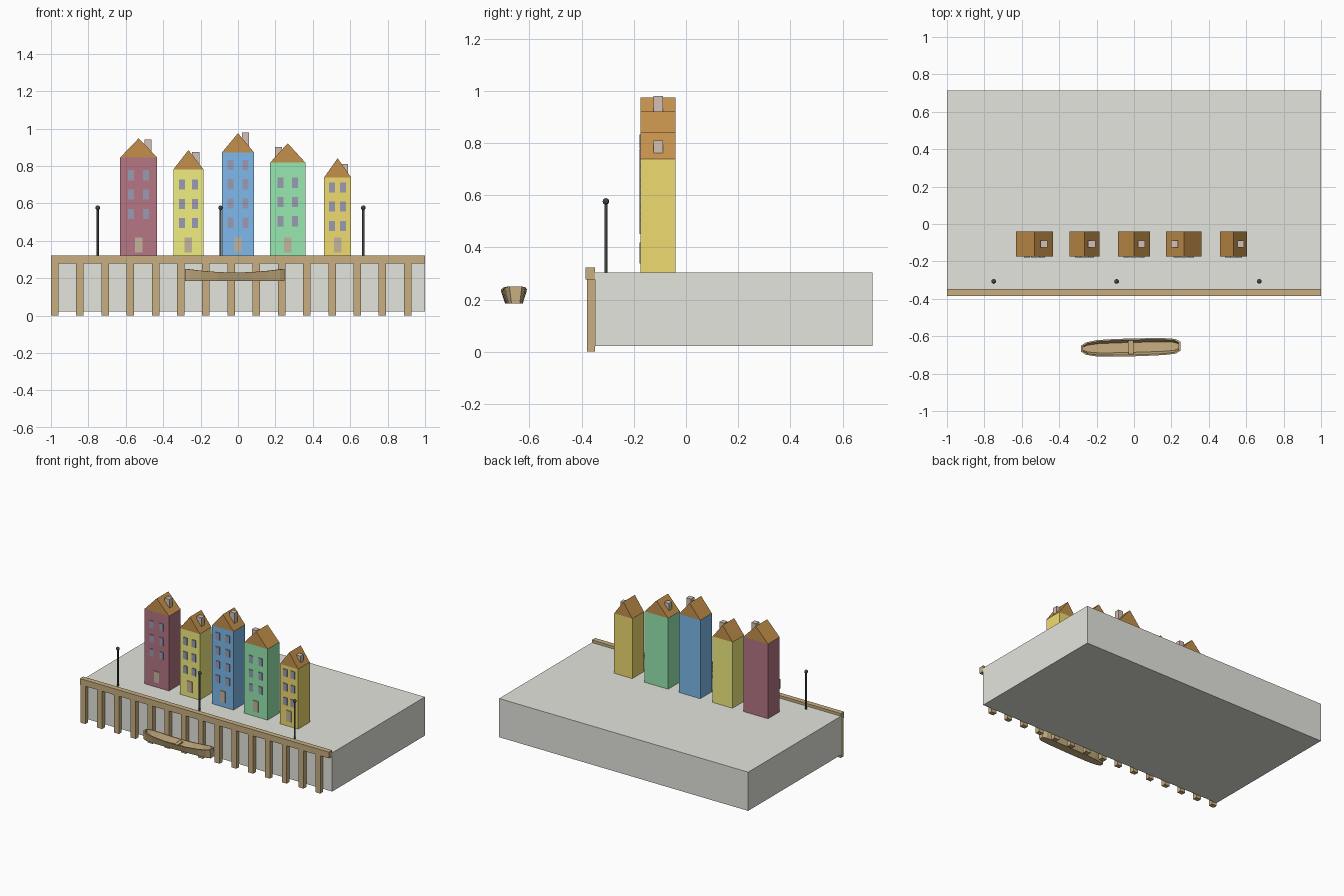
import bpy, bmesh, math
from mathutils import Matrix

if "Cube" in bpy.data.objects:
    bpy.data.objects.remove(bpy.data.objects["Cube"])

TOP = 0.303                    # quay surface height
Y0, Y1 = -0.174, -0.041        # front and back of the house row


def material(name, r, g, b):
    m = bpy.data.materials.new(name)
    m.diffuse_color = (r, g, b, 1)
    m.use_nodes = True
    m.node_tree.nodes["Principled BSDF"].inputs["Base Color"].default_value = m.diffuse_color
    return m


WOOD = material("wood", 0.58, 0.43, 0.22)
STONE = material("stone", 0.78, 0.78, 0.73)
ROOF = material("roof_tile", 0.55, 0.28, 0.07)
GLASS = material("window_glass", 0.32, 0.33, 0.45)
DOOR = material("door_wood", 0.55, 0.46, 0.34)
BRICK = material("chimney_brick", 0.66, 0.53, 0.46)
IRON = material("iron", 0.05, 0.06, 0.06)


def finish(name, bm, mat):
    bmesh.ops.recalc_face_normals(bm, faces=bm.faces[:])
    me = bpy.data.meshes.new(name)
    bm.to_mesh(me)
    bm.free()
    me.materials.append(mat)
    ob = bpy.data.objects.new(name, me)
    bpy.context.collection.objects.link(ob)
    return ob


def boxes(name, mat, *bounds):
    """One object made of boxes given as (x0, x1, y0, y1, z0, z1)."""
    bm = bmesh.new()
    for x0, x1, y0, y1, z0, z1 in bounds:
        m = Matrix.Translation(((x0 + x1) / 2, (y0 + y1) / 2, (z0 + z1) / 2)) \
            @ Matrix.Diagonal((x1 - x0, y1 - y0, z1 - z0, 1))
        bmesh.ops.create_cube(bm, size=1, matrix=m)
    return finish(name, bm, mat)


def gable_roof(name, x0, x1, z0, z1):
    bm = bmesh.new()
    profile = [(x0, z0), (x1, z0), ((x0 + x1) / 2, z1)]
    f = bm.faces.new([bm.verts.new((x, Y0, z)) for x, z in profile])
    ext = bmesh.ops.extrude_face_region(bm, geom=[f], use_keep_orig=True)
    vs = [v for v in ext["geom"] if isinstance(v, bmesh.types.BMVert)]
    bmesh.ops.translate(bm, vec=(0, Y1 - Y0, 0), verts=vs)
    return finish(name, bm, ROOF)


# Quay block, timber edge and piles
boxes("quay_block", STONE, (-1, 1, -0.348, 0.715, 0.022, TOP))
boxes("edge_beam", WOOD, (-1, 1, -0.385, -0.348, 0.277, 0.322))
PILES = 15
for i in range(PILES):
    x = -0.98 + 1.887 * i / (PILES - 1)
    boxes(f"pile_{i + 1}", WOOD, (x - 0.02, x + 0.02, -0.38, -0.348, 0, 0.28))

# Houses: colour, x range, wall top, window offset, top row z, rows, chimney x, chimney top
houses = [
    ("maroon", (0.46, 0.18, 0.23), -0.63, -0.432, 0.845, 0.040, 0.75, 3, -0.482, 0.94),
    ("yellow", (0.88, 0.86, 0.22), -0.345, -0.185, 0.782, 0.034, 0.70, 3, -0.226, 0.875),
    ("blue", (0.21, 0.49, 0.84), -0.086, 0.086, 0.872, 0.040, 0.805, 4, 0.040, 0.98),
    ("green", (0.31, 0.81, 0.43), 0.172, 0.360, 0.818, 0.038, 0.71, 3, 0.217, 0.90),
    ("gold", (0.86, 0.71, 0.16), 0.460, 0.605, 0.738, 0.030, 0.685, 3, 0.570, 0.81),
]
for name, col, x0, x1, wall, off, row, rows, cx, ctop in houses:
    mid = (x0 + x1) / 2
    boxes(f"{name}_house_walls", material(f"{name}_paint", *col), (x0, x1, Y0, Y1, TOP, wall))
    gable_roof(f"{name}_house_roof", x0, x1, wall, wall + 0.103)
    boxes(f"{name}_house_chimney", BRICK,
          (cx - 0.019, cx + 0.019, -0.125, -0.088, wall + 0.01, ctop))
    panes = []
    for r in range(rows):
        z = row - 0.103 * r
        for s in (-1, 1):
            x = mid + s * off
            panes.append((x - 0.016, x + 0.016, Y0 - 0.005, Y0 + 0.003, z - 0.027, z + 0.027))
    boxes(f"{name}_house_windows", GLASS, *panes)
    boxes(f"{name}_house_door", DOOR,
          (mid - 0.02, mid + 0.02, Y0 - 0.005, Y0 + 0.003, 0.338, 0.418))

# Street lamps
for i, x in enumerate((-0.75, -0.093, 0.67)):
    bm = bmesh.new()
    bmesh.ops.create_cone(bm, cap_ends=True, segments=12, radius1=0.006, radius2=0.006,
                          depth=0.575 - TOP,
                          matrix=Matrix.Translation((x, -0.307, (0.575 + TOP) / 2)))
    finish(f"lamp_post_{i + 1}", bm, IRON)
    bm = bmesh.new()
    bmesh.ops.create_uvsphere(bm, u_segments=16, v_segments=10, radius=0.0125,
                              matrix=Matrix.Translation((x, -0.307, 0.576)))
    lamp = finish(f"lamp_globe_{i + 1}", bm, IRON)
    lamp.data.shade_smooth()

# Rowing boat: lofted open hull, (x, half width) per station
stations = [(-0.266, 0.016), (-0.24, 0.033), (-0.18, 0.044), (-0.09, 0.047), (0, 0.048),
            (0.09, 0.047), (0.18, 0.045), (0.24, 0.039), (0.266, 0.024)]
bm = bmesh.new()
rings = []
for x, w in stations:
    rim = 0.230 + 0.02 * (x / 0.266) ** 2
    wi, xi = w * 0.84, x * 0.96
    ring = [(x, -w, rim), (x, -w * 0.66, 0.185), (x, w * 0.66, 0.185), (x, w, rim),
            (xi, wi, rim), (xi, wi * 0.66, 0.195), (xi, -wi * 0.66, 0.195), (xi, -wi, rim)]
    rings.append([bm.verts.new(p) for p in ring])
for a, b in zip(rings, rings[1:]):
    for k in range(8):
        n = (k + 1) % 8
        bm.faces.new((a[k], a[n], b[n], b[k]))
for r in (rings[0], rings[-1]):
    for q in ((0, 1, 2, 3), (4, 5, 6, 7), (0, 3, 4, 7)):
        bm.faces.new([r[k] for k in q])
place = Matrix.Translation((-0.017, -0.66, 0)) @ Matrix.Rotation(math.radians(1.5), 4, "Z")
hull = finish("boat_hull", bm, WOOD)
hull.matrix_world = place
seat = boxes("boat_seat", WOOD, (-0.014, 0.014, -0.036, 0.036, 0.214, 0.222))
seat.matrix_world = place
